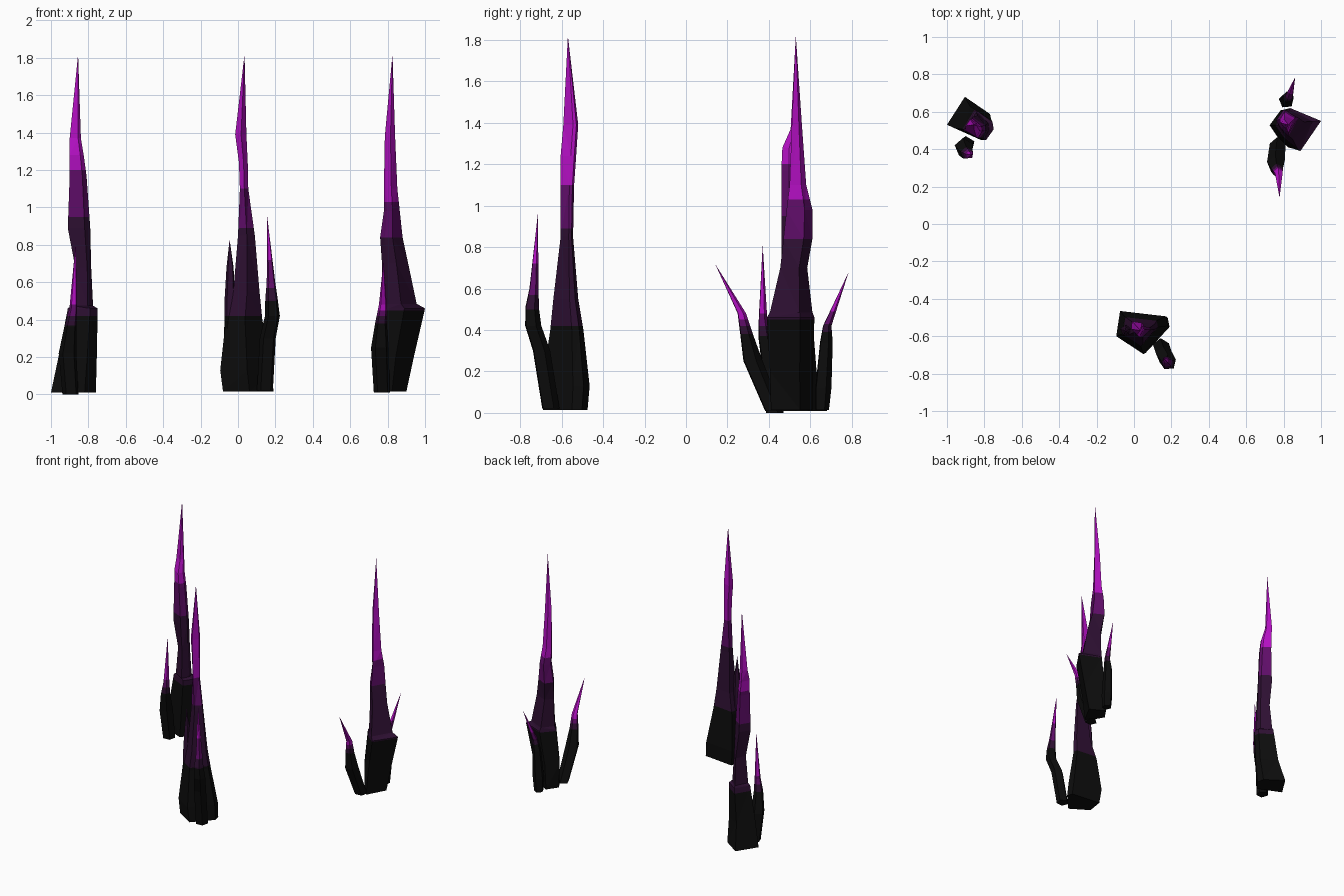
import bpy, bmesh, math
from mathutils import Vector

# Four flat colours, bottom to top
def mat(name, r, g, b):
    m = bpy.data.materials.new(name)
    m.diffuse_color = (r, g, b, 1)
    return m

MATS = [mat("black rock", .0037, .0037, .0037), mat("dark purple", .027, .005, .032),
        mat("mid purple", .115, .004, .14), mat("bright purple", .45, .005, .54)]


def loft(name, rings, tip, bands):
    """Skin rings of points up to a tip, cut at the band heights and colour by height."""
    bm = bmesh.new()
    loops = [[bm.verts.new(p) for p in ring] for ring in rings]
    n = len(loops[0])
    top = bm.verts.new(tip)
    bm.faces.new(loops[0])
    for a, b in zip(loops, loops[1:]):
        for i in range(n):
            j = (i + 1) % n
            bm.faces.new((a[i], a[j], b[j], b[i]))
    for i in range(n):
        bm.faces.new((loops[-1][i], loops[-1][(i + 1) % n], top))
    bmesh.ops.triangulate(bm, faces=bm.faces[:])
    for z in bands:
        bmesh.ops.bisect_plane(bm, geom=bm.verts[:] + bm.edges[:] + bm.faces[:],
                               plane_co=(0, 0, z), plane_no=(0, 0, 1))
    bmesh.ops.recalc_face_normals(bm, faces=bm.faces[:])
    for f in bm.faces:
        f.material_index = sum(f.calc_center_median().z > z for z in bands)
    me = bpy.data.meshes.new(name)
    bm.to_mesh(me)
    bm.free()
    for m in MATS:
        me.materials.append(m)
    bpy.context.collection.objects.link(bpy.data.objects.new(name, me))


def spire(name, outline, boxes, tip, bands):
    """Main crystal: one outline fitted into a box (z, x0, x1, y0, y1) per level."""
    rings = [[(x0 + (x1 - x0) * (u + 1) / 2, y0 + (y1 - y0) * (v + 1) / 2, z)
              for u, v in outline] for z, x0, x1, y0, y1 in boxes]
    loft(name, rings, tip, bands)


def thorn(name, path, tip, bands, sides=5, turn=.4):
    """Side thorn: small polygon (z, x, y, radius) swept along a bent path."""
    rings = [[(x + r * math.cos(turn + math.tau * i / sides),
               y + r * math.sin(turn + math.tau * i / sides), z)
              for i in range(sides)] for z, x, y, r in path]
    loft(name, rings, tip, bands)


# Left spire and its thorn
spire("left_spire", [(-1, -.3), (.5, -1), (1, -.3), (.92, .2), (-.2, 1)],
      [(.01, -1, -.76, .45, .68), (.2, -.96, -.755, .45, .63), (.46, -.91, -.75, .45, .61),
       (.475, -.89, -.775, .45, .6), (.68, -.87, -.785, .46, .58), (.89, -.91, -.79, .46, .575),
       (1.17, -.9, -.81, .46, .565), (1.28, -.9, -.825, .465, .56), (1.37, -.9, -.84, .505, .56)],
      (-.855, .53, 1.82), (.42, .95, 1.2))
thorn("left_thorn", [(0, -.895, .425, .045), (.22, -.91, .41, .05), (.36, -.895, .38, .035),
                     (.46, -.88, .37, .022)], (-.868, .37, .81), (.37, .42, .48))

# Front spire and its thorns
spire("front_spire", [(-1, -.17), (.05, -1), (1, .3), (.93, .75), (-.85, 1)],
      [(.015, -.08, .19, -.69, -.475), (.13, -.095, .18, -.695, -.465), (.4, -.065, .13, -.655, -.495),
       (.55, -.025, .115, -.64, -.52), (.85, 0, .09, -.605, -.545), (1.1, .01, .055, -.605, -.54),
       (1.24, .005, .052, -.605, -.53), (1.39, -.015, .045, -.592, -.52)],
      (.035, -.57, 1.82), (.42, .89, 1.1))
thorn("front_right_thorn", [(.02, .145, -.655, .045), (.3, .16, -.7, .045), (.42, .185, -.74, .042),
                            (.51, .18, -.745, .035), (.6, .177, -.735, .024)],
      (.155, -.715, .96), (.5, .57, .72))
thorn("front_left_thorn", [(.3, -.04, -.57, .035), (.5, -.043, -.57, .03), (.68, -.042, -.57, .02)],
      (-.045, -.57, .83), (.42, .8, .82))

# Right spire and its thorns
spire("right_spire", [(-1, .2), (-.6, -.4), (.1, -1), (1, .4), (-.35, 1)],
      [(.015, .73, .9, .41, .61), (.2, .725, .94, .405, .61), (.46, .755, 1, .39, .62),
       (.485, .77, .955, .405, .61), (.7, .77, .91, .455, .585), (.84, .76, .88, .47, .61),
       (.98, .78, .865, .485, .61), (1.1, .78, .852, .5, .58), (1.38, .785, .84, .51, .56)],
      (.826, .53, 1.82), (.45, .84, 1.03))
thorn("right_front_thorn", [(.01, .77, .42, .045), (.25, .76, .32, .05), (.38, .765, .29, .033),
                            (.48, .775, .268, .022)], (.778, .14, .72), (.38, .42, .45))
thorn("right_back_thorn", [(.015, .815, .655, .035), (.12, .815, .66, .042), (.34, .82, .675, .033),
                           (.42, .83, .68, .022)], (.862, .785, .68), (.39, .43, .49))
